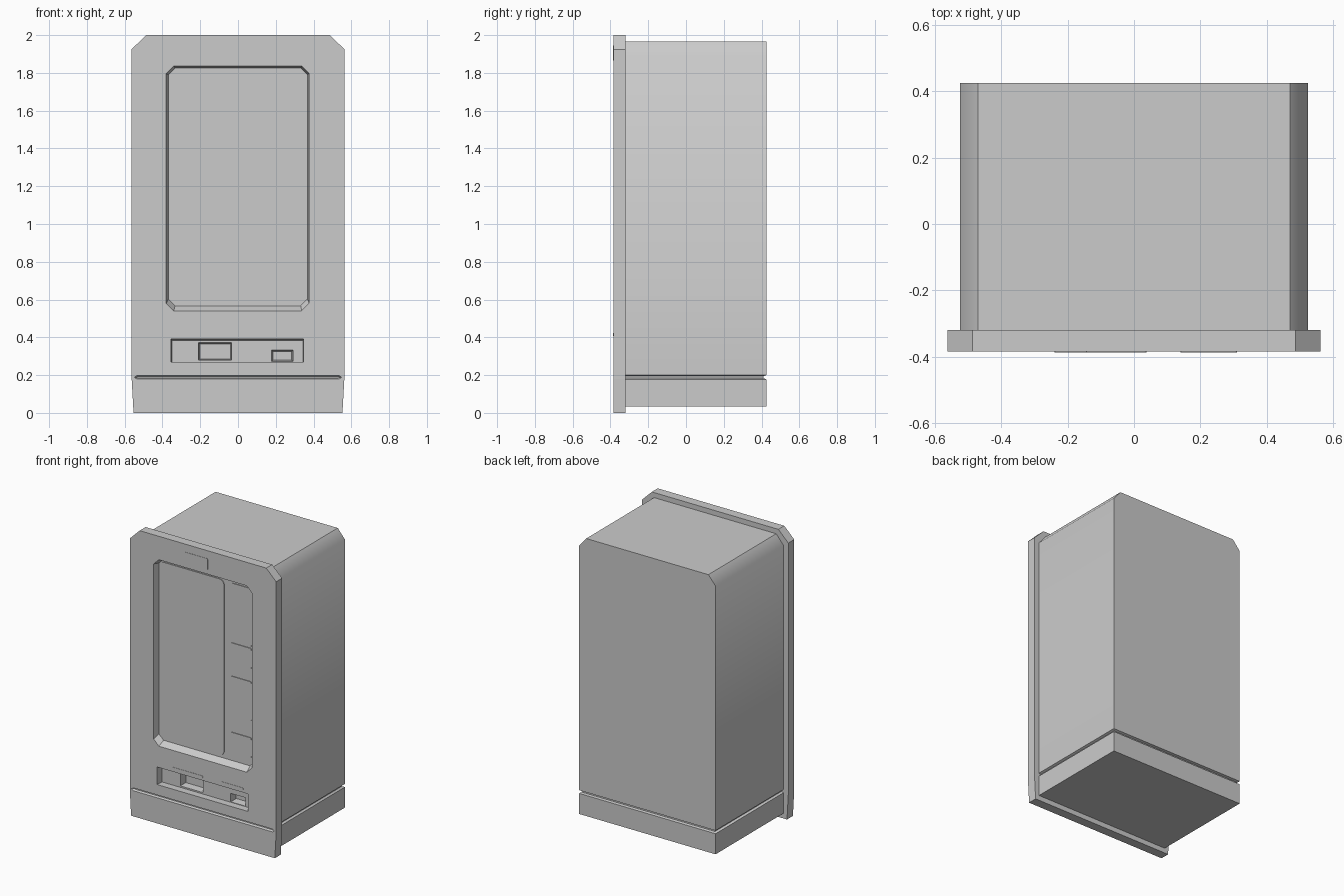
import bpy, bmesh, math

if "Cube" in bpy.data.objects:
    bpy.data.objects.remove(bpy.data.objects["Cube"])

FRONT, BACK_OF_DOOR, REAR = -0.385, -0.32, 0.425


def loft(name, rings):
    """Closed solid through rings of equal point count."""
    bm = bmesh.new()
    loops = [[bm.verts.new(p) for p in ring] for ring in rings]
    n = len(loops[0])
    for a, b in zip(loops, loops[1:]):
        for i in range(n):
            j = (i + 1) % n
            bm.faces.new((a[i], a[j], b[j], b[i]))
    bm.faces.new(loops[0][::-1])
    bm.faces.new(loops[-1])
    bmesh.ops.recalc_face_normals(bm, faces=bm.faces)
    mesh = bpy.data.meshes.new(name)
    bm.to_mesh(mesh)
    bm.free()
    ob = bpy.data.objects.new(name, mesh)
    bpy.context.collection.objects.link(ob)
    return ob


def slab(name, front, y0, y1, back=None):
    """Solid between two xz outlines."""
    return loft(name, [[(x, y0, z) for x, z in front],
                       [(x, y1, z) for x, z in (back or front)]])


def rect(x0, x1, z0, z1):
    return [(x0, z0), (x1, z0), (x1, z1), (x0, z1)]


def cut_rect(x0, x1, z0, z1, c):
    return [(x0 + c, z0), (x1 - c, z0), (x1, z0 + c), (x1, z1 - c),
            (x1 - c, z1), (x0 + c, z1), (x0, z1 - c), (x0, z0 + c)]


def round_rect(x0, x1, z0, z1, r, seg=4):
    pts = []
    for k, (cx, cz) in enumerate([(x1 - r, z1 - r), (x0 + r, z1 - r),
                                  (x0 + r, z0 + r), (x1 - r, z0 + r)]):
        for i in range(seg + 1):
            a = math.pi / 2 * (k + i / seg)
            pts.append((cx + r * math.cos(a), cz + r * math.sin(a)))
    return pts


def carve(target, cutter):
    mod = target.modifiers.new("carve", 'BOOLEAN')
    mod.operation, mod.solver, mod.object = 'DIFFERENCE', 'EXACT', cutter
    bpy.context.view_layer.objects.active = target
    bpy.ops.object.modifier_apply(modifier=mod.name)


# Cabinet with chamfered top sides and a groove around the base
levels = [(0.035, 0.525, REAR), (0.178, 0.525, REAR), (0.184, 0.51, REAR - 0.015),
          (0.194, 0.51, REAR - 0.015), (0.2, 0.525, REAR),
          (1.90, 0.525, REAR), (1.965, 0.47, REAR)]
cabinet = loft("cabinet", [[(-w, BACK_OF_DOOR, z), (w, BACK_OF_DOOR, z), (w, y, z), (-w, y, z)]
                           for z, w, y in levels])

# Door slab
door = slab("door", [(-0.553, 0), (0.553, 0), (0.563, 0.18), (0.563, 1.925), (0.487, 2.0),
                     (-0.487, 2.0), (-0.563, 1.925), (-0.563, 0.18)], FRONT, BACK_OF_DOOR)

# Recesses: overshoot the front face slightly so the cuts are clean
E = 0.0005
floor = FRONT + 0.043
tray_floor = FRONT + 0.05
window = slab("window_cutter", cut_rect(-0.38, 0.377, 0.54, 1.837, 0.04), FRONT - E, floor,
              cut_rect(-0.368, 0.367, 0.567, 1.825, 0.035))
tray = slab("tray_cutter", rect(-0.355, 0.348, 0.27, 0.392), FRONT - E, tray_floor,
            rect(-0.35, 0.343, 0.27, 0.382))
groove = slab("groove_cutter",
              [(-0.55, 0.188), (-0.535, 0.178), (0.535, 0.178),
               (0.55, 0.188), (0.535, 0.198), (-0.535, 0.198)], FRONT - E, FRONT + 0.015,
              [(-0.535, 0.188), (-0.53, 0.184), (0.53, 0.184),
               (0.535, 0.188), (0.53, 0.192), (-0.53, 0.192)])
openings = [slab("opening_cutter", rect(x0, x1, z0, z1), tray_floor - 0.002, -0.285,
                 rect(x0 + 0.008, x1 - 0.008, z0 + 0.006, z1 - 0.008))
            for x0, x1, z0, z1 in [(-0.21, -0.033, 0.28, 0.372), (0.178, 0.292, 0.273, 0.332)]]
for c in [window, tray, groove] + openings:
    carve(door, c)
for c in openings:
    carve(cabinet, c)
for c in [window, tray, groove] + openings:
    bpy.data.objects.remove(c)

# Raised panes inside the window recess
panes = {"display_pane": (-0.365, 0.135, 0.583, 1.807, 0.035),
         "keypad_panel": (0.185, 0.345, 1.397, 1.803, 0.012),
         "coin_panel": (0.185, 0.345, 1.243, 1.387, 0.012),
         "bill_panel": (0.185, 0.345, 0.88, 1.155, 0.012),
         "return_panel": (0.185, 0.345, 0.625, 0.765, 0.012)}
for name, (x0, x1, z0, z1, r) in panes.items():
    slab(name, round_rect(x0, x1, z0, z1, r), floor - 0.005, floor + 0.005)

# Thin plates on the door face
plates = {"top_plate": (-0.145, 0.037, 1.865, 1.945),
          "left_tray_label": (-0.24, 0.0, 0.408, 0.424),
          "right_tray_label": (0.14, 0.31, 0.408, 0.424)}
for name, box in plates.items():
    slab(name, round_rect(*box, 0.005, 2), FRONT - 0.002, FRONT + 0.005)

# Soft shading over the cabinet's shallow shoulder
bpy.ops.object.select_all(action='DESELECT')
cabinet.select_set(True)
bpy.context.view_layer.objects.active = cabinet
bpy.ops.object.shade_smooth_by_angle(angle=math.radians(45))
